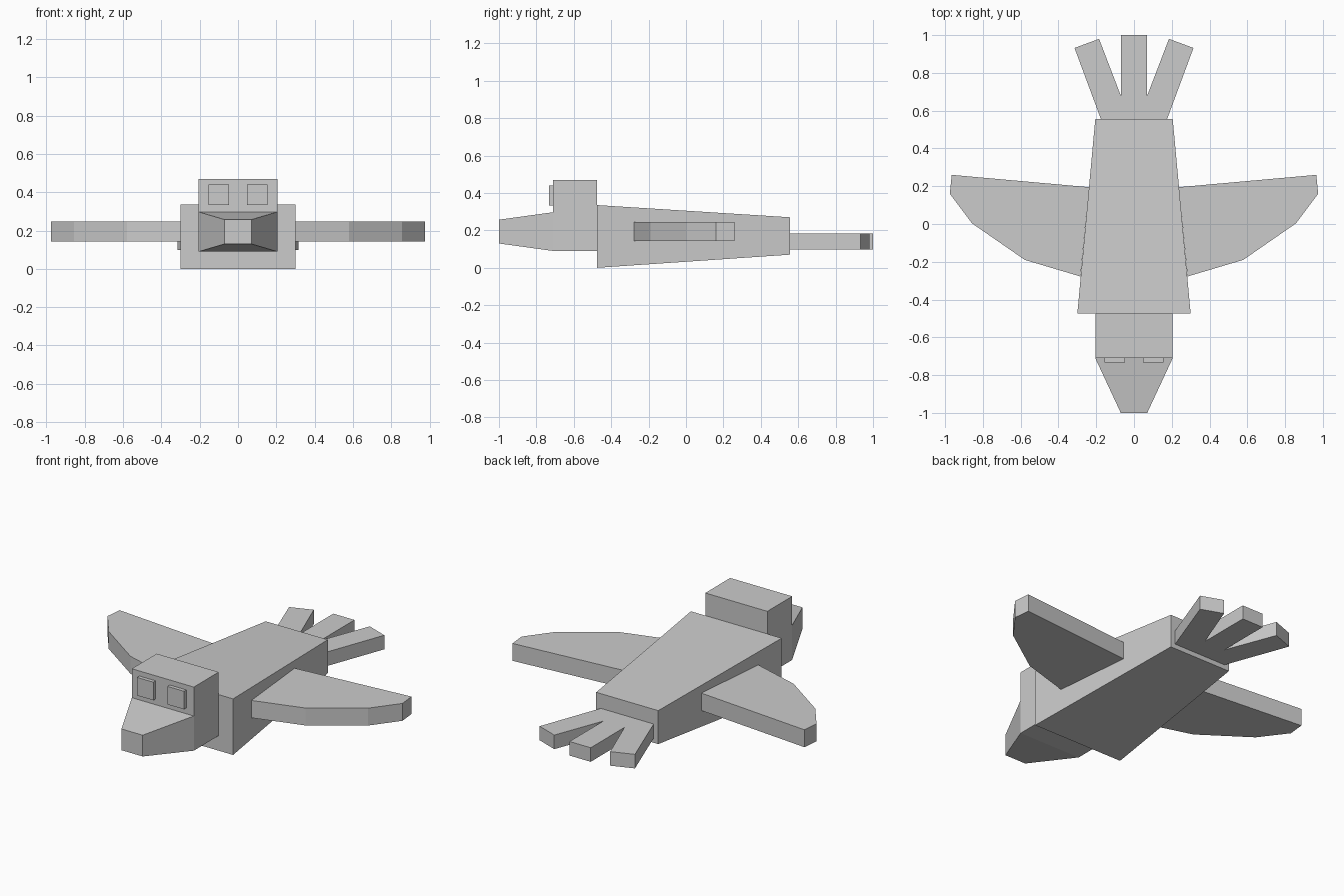
import bpy, bmesh

if "Cube" in bpy.data.objects:
    bpy.data.objects.remove(bpy.data.objects["Cube"])


def loft(name, a, b):
    """Solid between two matching loops of points."""
    bm = bmesh.new()
    va = [bm.verts.new(p) for p in a]
    vb = [bm.verts.new(p) for p in b]
    bm.faces.new(va)
    bm.faces.new(vb)
    n = len(a)
    for i in range(n):
        j = (i + 1) % n
        bm.faces.new((va[i], va[j], vb[j], vb[i]))
    bmesh.ops.recalc_face_normals(bm, faces=bm.faces)
    mesh = bpy.data.meshes.new(name)
    bm.to_mesh(mesh)
    bm.free()
    obj = bpy.data.objects.new(name, mesh)
    bpy.context.collection.objects.link(obj)
    return obj


def rect(y, x0, x1, z0, z1):
    return [(x0, y, z0), (x1, y, z0), (x1, y, z1), (x0, y, z1)]


def slab(name, outline, z0, z1):
    return loft(name, [(x, y, z0) for x, y in outline],
                [(x, y, z1) for x, y in outline])


def mirror_x(obj):
    mod = obj.modifiers.new("mirror", 'MIRROR')
    mod.use_mirror_merge = False


# Tapered body, head block and beak
loft("body", rect(-0.475, -0.3, 0.3, 0, 0.335), rect(0.555, -0.205, 0.205, 0.07, 0.27))
loft("head", rect(-0.71, -0.205, 0.205, 0.09, 0.47), rect(-0.475, -0.205, 0.205, 0.09, 0.47))
loft("beak", rect(-1.0, -0.07, 0.07, 0.13, 0.257), rect(-0.71, -0.205, 0.205, 0.09, 0.297))

# Square eyes
mirror_x(loft("eyes", rect(-0.732, 0.047, 0.155, 0.332, 0.44),
              rect(-0.71, 0.047, 0.155, 0.332, 0.44)))

# Wings
wing = [(0.238, 0.195), (0.965, 0.26), (0.975, 0.16), (0.857, 0.003),
        (0.578, -0.19), (0.283, -0.278)]
mirror_x(slab("wings", wing, 0.142, 0.246))

# Three-feathered tail
half = [(0.175, 0.555), (0.315, 0.932), (0.185, 0.98), (0.07, 0.68), (0.07, 1.0)]
tail = half + [(-x, y) for x, y in reversed(half)]
slab("tail", tail, 0.098, 0.182)
